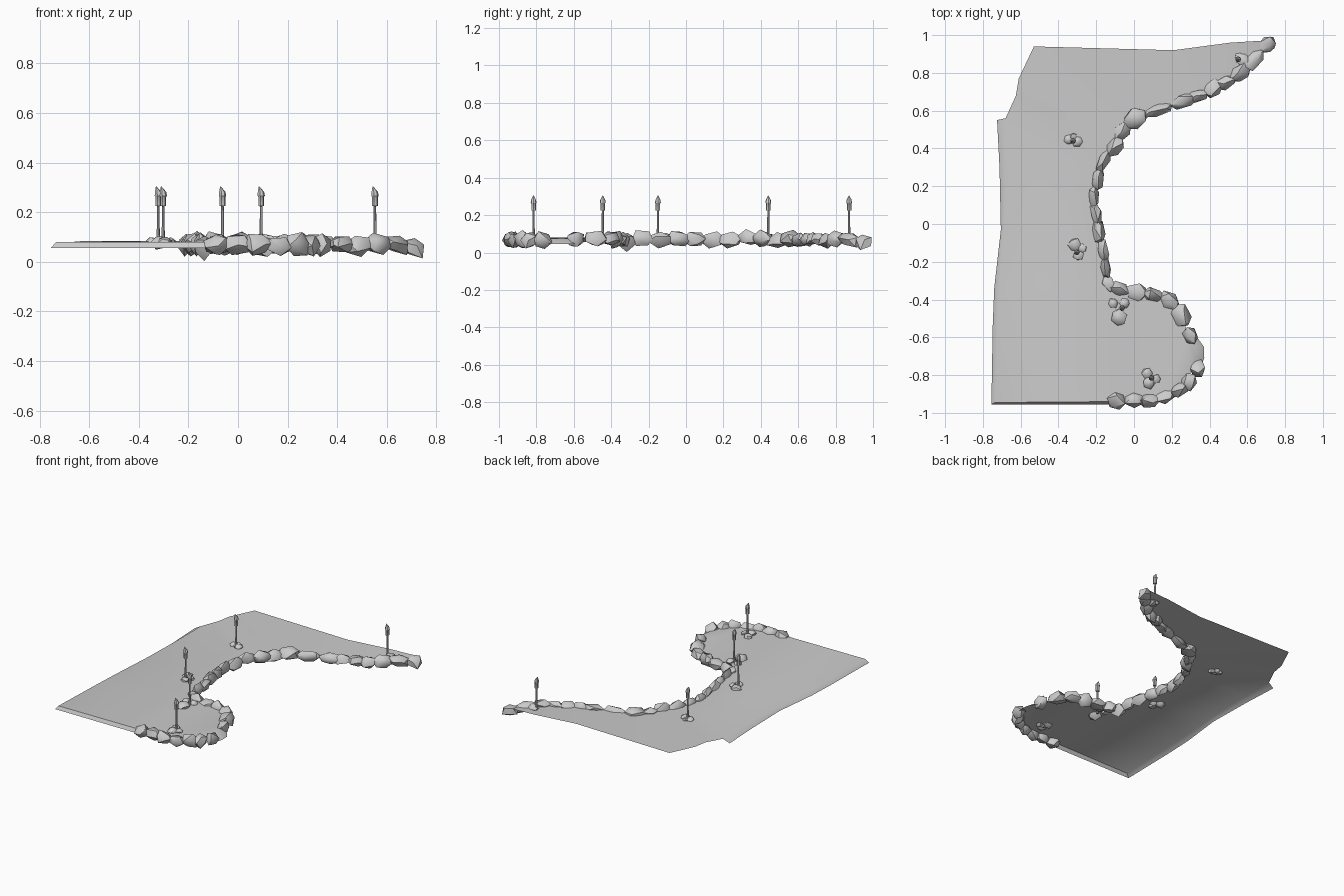
import bpy, bmesh, math, random
from mathutils import Matrix, Vector

if "Cube" in bpy.data.objects:
    bpy.data.objects.remove(bpy.data.objects["Cube"])

random.seed(11)


def make_object(name, bm, smooth=None):
    bmesh.ops.recalc_face_normals(bm, faces=bm.faces)
    me = bpy.data.meshes.new(name)
    bm.to_mesh(me)
    bm.free()
    ob = bpy.data.objects.new(name, me)
    bpy.context.collection.objects.link(ob)
    if smooth:
        bpy.ops.object.select_all(action='DESELECT')
        ob.select_set(True)
        bpy.context.view_layer.objects.active = ob
        bpy.ops.object.shade_smooth_by_angle(angle=math.radians(smooth))
    return ob


def add_rock(bm, loc, half, angle, jitter=0.15, tilt=0.15):
    """Angular stone: a jittered icosahedron with a ragged underside."""
    rot = (Matrix.Rotation(angle, 4, 'Z')
           @ Matrix.Rotation(random.uniform(-tilt, tilt), 4, 'X')
           @ Matrix.Rotation(random.uniform(-tilt, tilt), 4, 'Y'))
    m = Matrix.Translation(loc) @ rot @ Matrix.Diagonal((*half, 1))
    spin = (Matrix.Rotation(random.uniform(0, 6), 4, 'Z')
            @ Matrix.Rotation(random.uniform(0, 6), 4, 'X'))
    verts = bmesh.ops.create_icosphere(bm, subdivisions=1, radius=1.1)['verts']
    for v in verts:
        p = spin @ v.co * (1 + random.uniform(-jitter, jitter))
        if p.z < -.4:
            p.z *= random.uniform(.7, 1.3)
        v.co = m @ p


# Shoreline stones: x, y, half width across the line
STONES = [
    (.705, .95, .044), (.635, .87, .038), (.565, .80, .046), (.485, .75, .038),
    (.415, .715, .046), (.34, .68, .032), (.26, .648, .036), (.125, .603, .032),
    (.005, .56, .05), (-.06, .49, .04), (-.10, .41, .044), (-.16, .335, .032),
    (-.19, .235, .032), (-.212, .145, .026), (-.20, .05, .03), (-.185, -.04, .032),
    (-.165, -.14, .028), (-.15, -.235, .03), (-.135, -.315, .03), (-.08, -.345, .04),
    (.015, -.365, .048), (.105, -.375, .036), (.19, -.405, .04), (.25, -.48, .05),
    (.30, -.59, .04), (.335, -.77, .038), (.29, -.835, .044), (.24, -.875, .036),
    (.165, -.91, .036), (.08, -.935, .038), (0, -.93, .036), (-.09, -.935, .05)]

bm = bmesh.new()
for i, (x, y, w) in enumerate(STONES):
    a, b = STONES[max(i - 1, 0)], STONES[min(i + 1, len(STONES) - 1)]
    d = Vector((b[0] - a[0], b[1] - a[1]))
    span = d.length / (2 if 0 < i < len(STONES) - 1 else 1.8)
    length = min(max(span * .66, .05), .08)
    if i in (24, 25):            # stones beside the gap at the tip
        length = .05
    drop = .012 if i == 0 else 0
    add_rock(bm, (x, y, .069 - drop + random.uniform(-.006, .006)),
             (length, w, random.uniform(.037, .043)), math.atan2(d.y, d.x))
make_object("shore_stones", bm, 42)

# Ground sheet: flat top, folded down at the left, front and tip of the bay
inner = [(-.68, .56), (-.68, .3), (-.69, -.03), (-.71, -.34), (-.72, -.54),
         (-.735, -.945), (-.11, -.94)]
outer = [(-.725, .55), (-.712, .3), (-.705, -.03), (-.74, -.34), (-.748, -.54),
         (-.755, -.955), (-.11, -.955)]
tip_in = [(.30, -.78), (.325, -.71), (.32, -.64), (.285, -.58)]
tip_out = [(.345, -.78), (.372, -.71), (.37, -.65), (.32, -.58)]
back = [(.67, .97), (.51, .96), (.21, .92), (-.53, .94), (-.61, .77), (-.625, .68)]
bm = bmesh.new()


def ring(points, z):
    return [bm.verts.new((x, y, z)) for x, y in points]


left = ring(inner, .079)
tip = ring(tip_in, .076)
shore_front = ring([p[:2] for p in STONES[30:25:-1]], .077)
shore_back = ring([p[:2] for p in STONES[23::-1]], .077)
top_face = bm.faces.new(left + shore_front + tip + shore_back + ring(back, .084))
for top, low in ((left, ring(outer, .055)), (tip, ring(tip_out, .045))):
    for i in range(len(top) - 1):
        bm.faces.new((top[i], low[i], low[i + 1], top[i + 1]))
bm.normal_update()
bmesh.ops.triangulate(bm, faces=[top_face])
make_object("ground_sheet", bm, 60)

# Torches: x, y, then foot stones as (x, y, radius)
TORCHES = [
    (.552, .872, [(.578, .87, .034), (.555, .885, .02), (.60, .845, .028)]),
    (-.322, .44, [(-.345, .447, .026), (-.30, .437, .028), (-.322, .46, .022)]),
    (-.302, -.15, [(-.315, -.11, .034), (-.295, -.165, .027), (-.275, -.13, .024)]),
    (-.063, -.445, [(-.11, -.42, .026), (-.05, -.42, .027), (-.08, -.495, .043)]),
    (.093, -.815, [(.07, -.79, .028), (.08, -.84, .032), (.117, -.82, .024)])]
# radius, height, sideways lean
PROFILE = [(.008, .06, 0), (.006, .15, 0), (.0055, .224, 0), (.0125, .226, 0),
           (.0125, .262, 0), (.0155, .266, 0), (.0135, .282, -.001), (.0015, .304, -.008)]
SIDES = 7
for n, (tx, ty, feet) in enumerate(TORCHES, 1):
    bm = bmesh.new()
    rows = []
    for r, z, lean in PROFILE:
        rows.append([bm.verts.new((tx + lean + r * math.cos(k * math.tau / SIDES),
                                   ty + r * math.sin(k * math.tau / SIDES), z))
                     for k in range(SIDES)])
    for lo, hi in zip(rows, rows[1:]):
        for k in range(SIDES):
            j = (k + 1) % SIDES
            bm.faces.new((lo[k], lo[j], hi[j], hi[k]))
    bm.faces.new(rows[0])
    bm.faces.new(rows[-1])
    make_object(f"torch_{n}", bm, 40)

    bm = bmesh.new()
    for x, y, r in feet:
        add_rock(bm, (x, y, .08), (r, r, r * .75), random.uniform(0, 3), .06)
    make_object(f"torch_{n}_foot_stones", bm, 45)
